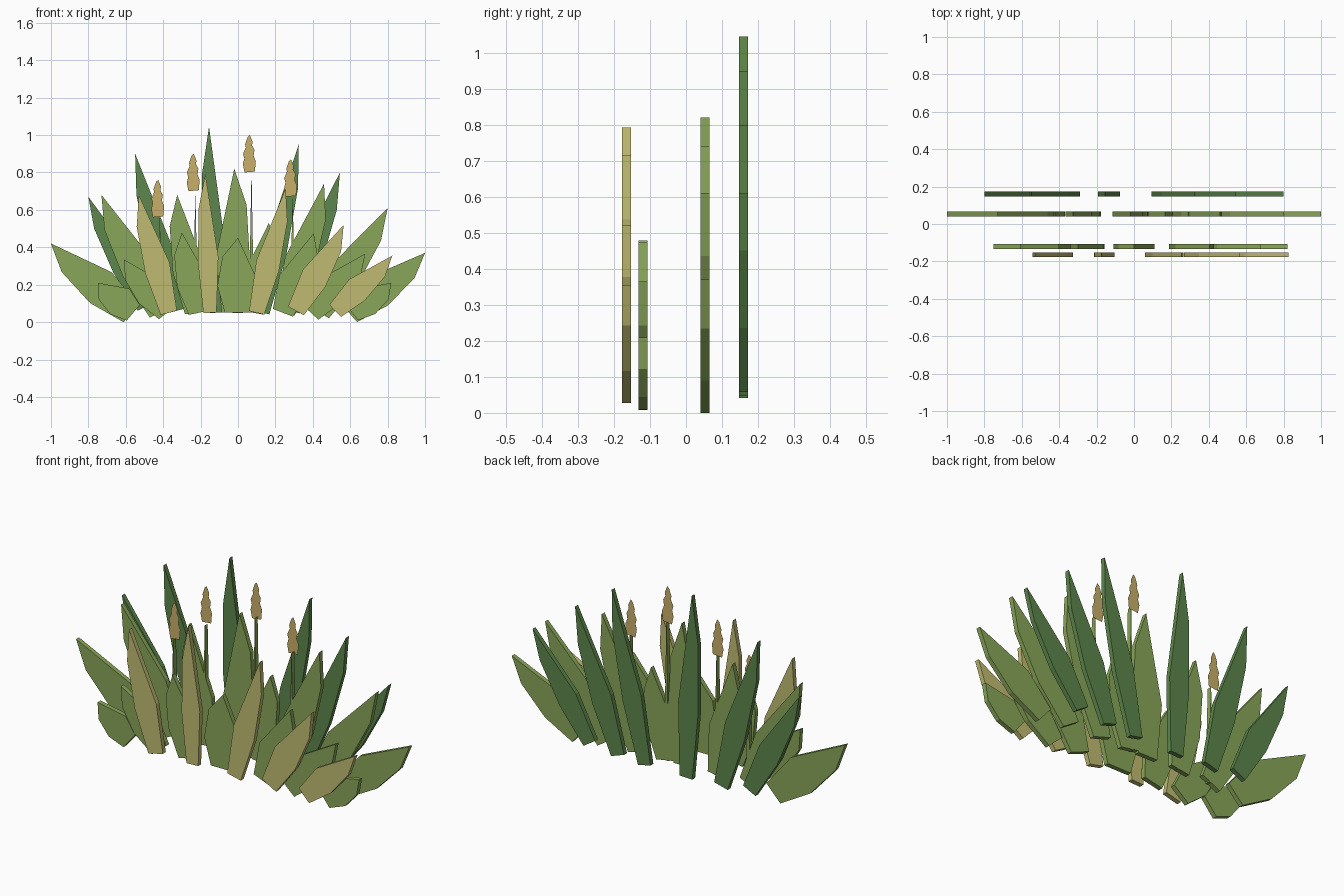
import bpy, bmesh
from mathutils import Vector

if "Cube" in bpy.data.objects:
    bpy.data.objects.remove(bpy.data.objects["Cube"])

THICK = 0.025


def material(name, rgb):
    m = bpy.data.materials.new(name)
    m.diffuse_color = (*rgb, 1)
    m.use_nodes = True
    m.node_tree.nodes["Principled BSDF"].inputs["Base Color"].default_value = m.diffuse_color
    return m


def plate(name, pts, y, mat, thick=THICK):
    """Flat outline in the xz plane, given depth along y if thick > 0."""
    bm = bmesh.new()
    face = bm.faces.new([bm.verts.new((x, y - thick / 2, z)) for x, z in pts])
    if thick:
        ext = bmesh.ops.extrude_face_region(bm, geom=[face])["geom"]
        moved = [v for v in ext if isinstance(v, bmesh.types.BMVert)]
        bmesh.ops.translate(bm, verts=moved, vec=(0, thick, 0))
        bmesh.ops.recalc_face_normals(bm, faces=bm.faces)
    me = bpy.data.meshes.new(name)
    bm.to_mesh(me)
    bm.free()
    me.materials.append(mat)
    bpy.context.collection.objects.link(bpy.data.objects.new(name, me))


# leaf outline: (share of length, offset in widths); + is the drooping outer side
LEAF = [(0, .32), (.36, .5), (.75, .38), (1, 0), (.40, -.5), (0, -.32)]


def leaf(name, base, tip, width, y, mat):
    b, t = Vector(base), Vector(tip)
    axis = t - b
    side = Vector((-axis.y, axis.x)).normalized()
    if axis.x > 0:
        side = -side
    pts = [b + axis * f + side * (o * width) for f, o in LEAF]
    plate(name, [(p.x, max(p.y, 0)) for p in pts], y, mat)


dark = material("dark_green", (.11, .24, .07))
green = material("leaf_green", (.25, .38, .10))
straw = material("straw", (.53, .50, .17))
seed = material("seed", (.58, .43, .14))

# four layers of leaves: base x, base z, tip x, tip z, width
layers = {
    "back_leaf": (0.16, dark, [
        (-.50, .08, -.80, .67, .13), (-.33, .06, -.55, .90, .13),
        (-.12, .05, -.155, 1.045, .12), (.13, .05, .325, .95, .12),
        (.29, .06, .545, .80, .13), (.46, .08, .80, .61, .13)]),
    "middle_leaf": (0.053, green, [
        (-.57, .04, -1, .42, .20), (-.42, .05, -.73, .68, .18),
        (-.23, .05, -.325, .68, .17), (-.03, .05, -.02, .82, .18),
        (.08, .05, .165, .53, .17), (.25, .05, .46, .74, .17),
        (.44, .05, .80, .61, .17), (.60, .04, 1, .37, .18)]),
    "front_leaf": (-0.12, green, [
        (-.56, .05, -.75, .21, .17), (-.38, .05, -.61, .335, .17),
        (-.21, .05, -.30, .478, .17), (0, .05, .0, .45, .22),
        (.24, .05, .405, .475, .18), (.39, .05, .68, .365, .17),
        (.61, .05, .82, .21, .16)]),
    "dry_leaf": (-0.165, straw, [
        (-.37, .05, -.53, .68, .14), (-.15, .05, -.175, .793, .11),
        (.10, .05, .255, .715, .13), (.31, .06, .565, .52, .15),
        (.52, .06, .825, .355, .14)]),
}
for name, (y, mat, rows) in layers.items():
    for i, (bx, bz, tx, tz, w) in enumerate(rows):
        leaf(f"{name}_{i}", (bx, bz), (tx, tz), w, y, mat)

# thin stems carrying paper-thin seed heads: x, top of stem, bottom of head
HEAD = [(-.025, 0), (-.034, .045), (-.026, .075), (-.033, .10), (-.018, .135),
        (-.022, .15), (-.008, .19), (.003, .20), (.018, .165), (.015, .145),
        (.028, .12), (.023, .09), (.035, .06), (.03, .005)]
for i, (x, top, z) in enumerate([(-.43, .57, .56), (-.24, .70, .70),
                                 (.06, .82, .80), (.28, .69, .67)]):
    sx = x + .012
    plate(f"stem_{i}", [(sx - .014, .05), (sx + .014, .05), (sx, top)], 0.053, green)
    plate(f"seed_head_{i}", [(x + px, z + pz) for px, pz in HEAD], 0.07, seed, 0)
